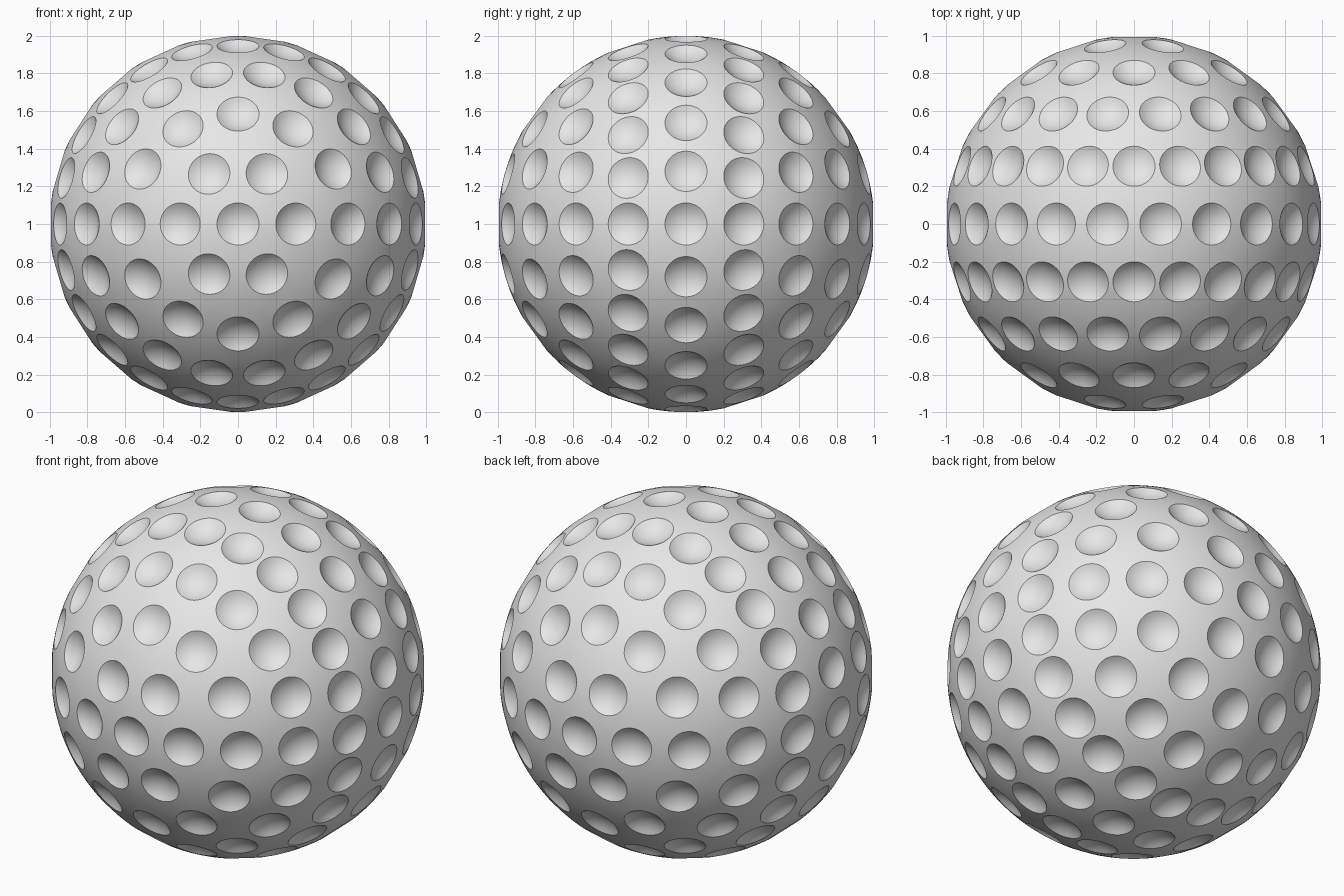
import bpy, bmesh
from math import sin, cos, asin, pi, radians, sqrt
from mathutils import Vector
from mathutils.geometry import delaunay_2d_cdt

cube = bpy.data.objects.get("Cube")
if cube:
    bpy.data.objects.remove(cube, do_unlink=True)

CENTRE = Vector((0, 0, 1))
RIM = 0.112                      # radius of a dimple's rim
BOWL = 0.18                      # radius of the sphere that shapes a dimple
RIM_HEIGHT = sqrt(1 - RIM ** 2)  # distance of the rim plane from the centre
REACH = RIM_HEIGHT + sqrt(BOWL ** 2 - RIM ** 2)
SIDES, STEPS = 32, 6

bm = bmesh.new()
rim_of = []     # dimple number of each skin vertex, or -1
skin = []       # vertices of the ball's outer skin


def add_vert(p):
    return bm.verts.new(CENTRE + p)


# Dimple directions: rings around the front-to-back axis, 18 degrees apart
directions = []
ring_counts = [22, 24, 18, 12, 6, 1]
for ring in range(-5, 6):
    lat = radians(18 * ring)
    count = ring_counts[abs(ring)]
    for i in range(count):
        a = 2 * pi * i / count
        directions.append(Vector((cos(lat) * cos(a), sin(lat), cos(lat) * sin(a))))

# Dimple bowls, built from the centre out to the rim
for number, d in enumerate(directions):
    turn = d.to_track_quat('Z', 'Y').to_matrix()
    last = None
    tip = add_vert(d * (REACH - BOWL))
    for s in range(1, STEPS + 1):
        t = asin(RIM / BOWL) * s / STEPS
        loop = []
        for k in range(SIDES):
            a = 2 * pi * k / SIDES
            loop.append(add_vert(turn @ Vector((BOWL * sin(t) * cos(a),
                                                BOWL * sin(t) * sin(a),
                                                REACH - BOWL * cos(t)))))
        for k in range(SIDES):
            n = (k + 1) % SIDES
            if last:
                bm.faces.new((last[k], last[n], loop[n], loop[k]))
            else:
                bm.faces.new((tip, loop[k], loop[n]))
        last = loop
    skin += last
    rim_of += [number] * SIDES

# Evenly spread skin points between the dimples
SPREAD = 6000
limit = cos(asin(RIM) + 0.018)
for i in range(SPREAD):
    h = 1 - (2 * i + 1) / SPREAD
    a = i * pi * (3 - sqrt(5))
    r = sqrt(1 - h * h)
    p = Vector((r * cos(a), r * sin(a), h))
    if all(p.dot(d) < limit for d in directions):
        skin.append(add_vert(p))
        rim_of.append(-1)

# Skin: unroll onto a plane from the back dimple, triangulate, leave rims open
flat = []
for v in skin:
    p = v.co - CENTRE
    flat.append(Vector((p.x, p.z)) / (1 - p.y))
rim_edges = [(n * SIDES + k, n * SIDES + (k + 1) % SIDES)
             for n in range(len(directions)) for k in range(SIDES)]
result = delaunay_2d_cdt(flat, rim_edges, [], 0, 1e-6)
triangles, sources = result[2], result[3]
for tri in triangles:
    corners = [sources[i][0] for i in tri]
    rims = {rim_of[c] for c in corners}
    if len(rims) > 1 or -1 in rims:
        bm.faces.new([skin[c] for c in corners])
bmesh.ops.recalc_face_normals(bm, faces=bm.faces[:])

# Ball object and its colour
mesh = bpy.data.meshes.new("dimpled_ball")
bm.to_mesh(mesh)
bm.free()
grey = bpy.data.materials.new("light grey")
grey.use_nodes = True
grey.diffuse_color = (0.8, 0.8, 0.8, 1)
grey.node_tree.nodes["Principled BSDF"].inputs["Base Color"].default_value = (0.8, 0.8, 0.8, 1)
mesh.materials.append(grey)
ball = bpy.data.objects.new("dimpled_ball", mesh)
bpy.context.collection.objects.link(ball)

# Smooth shading with crisp rims
for o in bpy.context.selected_objects:
    o.select_set(False)
bpy.context.view_layer.objects.active = ball
ball.select_set(True)
bpy.ops.object.shade_smooth_by_angle(angle=radians(28))
